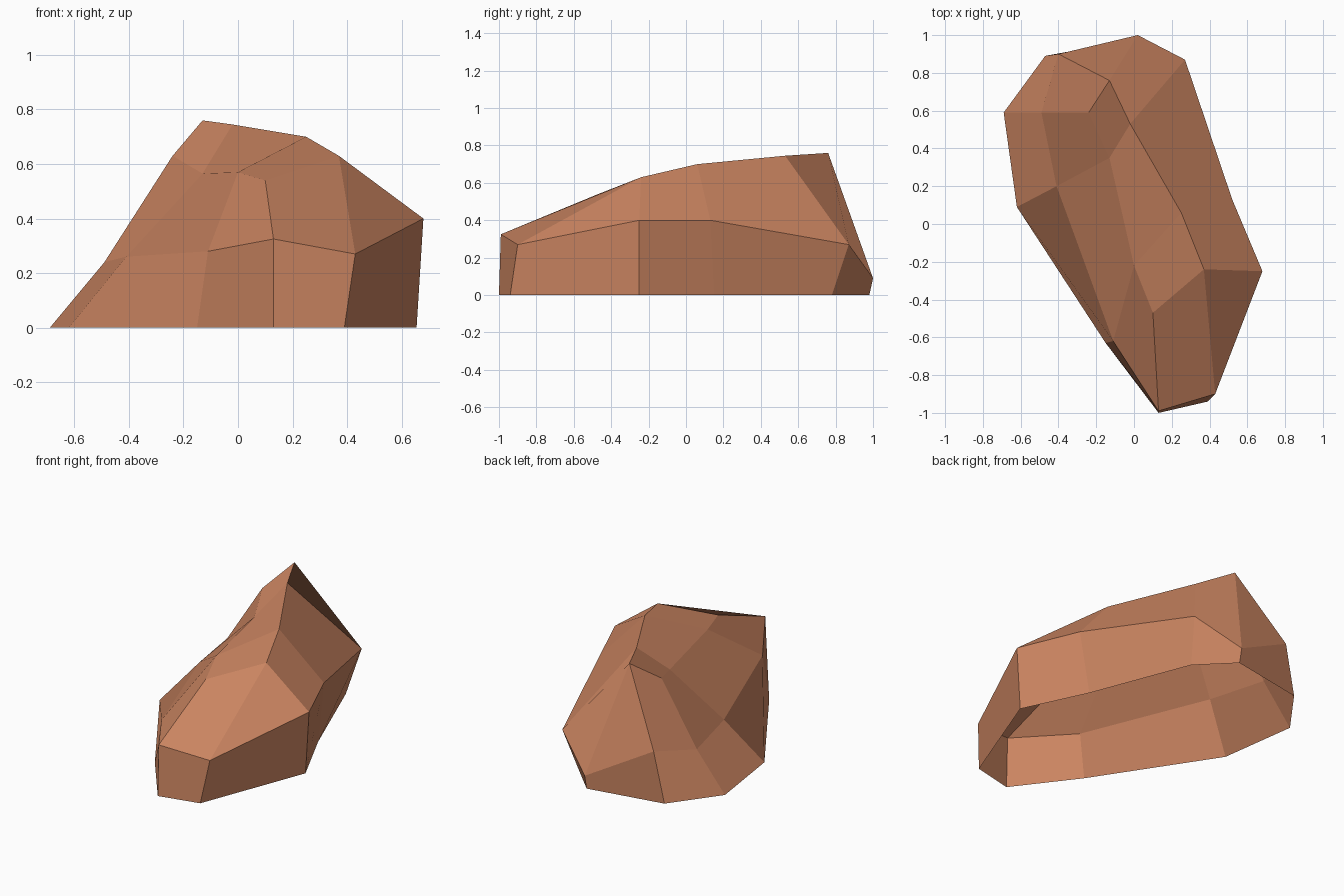
import bpy, bmesh

if "Cube" in bpy.data.objects:
    bpy.data.objects.remove(bpy.data.objects["Cube"])

# Faceted boulder: ten columns around it, each (base x,y), (shoulder x,y,z), crown index
columns = [
    ((-.15, -.63), (-.11, -.62, .28), 0),
    ((.13, -1.0), (.13, -.99, .325), 1),
    ((.39, -.94), (.43, -.90, .27), 2),
    ((.655, -.25), (.68, -.25, .40), 2),
    ((.465, .15), (.52, .13, .40), 3),
    ((.22, .78), (.27, .87, .27), 4),
    ((.02, .98), (.02, 1.0, .09), 5),
    ((-.47, .89), (-.40, .90, .32), 5),
    ((-.69, .59), (-.49, .59, .24), 6),
    ((-.62, .09), (-.41, .20, .26), 7),
]
crown_points = [
    (0, -.22, .57), (.10, -.47, .54), (.37, -.24, .63), (.25, .06, .70),
    (-.02, .53, .745), (-.13, .76, .76), (-.24, .59, .63), (-.13, .35, .565),
]

bm = bmesh.new()
base = [bm.verts.new((*c[0], 0)) for c in columns]
shoulder = [bm.verts.new(c[1]) for c in columns]
crown_ring = [bm.verts.new(p) for p in crown_points]

# Lower walls and sloping upper facets (the underside stays open)
for i in range(len(columns)):
    j = (i + 1) % len(columns)
    a, b = crown_ring[columns[i][2]], crown_ring[columns[j][2]]
    bm.faces.new((base[i], base[j], shoulder[j], shoulder[i]))
    upper = (shoulder[i], shoulder[j], b) if a is b else (shoulder[i], shoulder[j], b, a)
    bm.faces.new(upper)

# Crown facets along the ridge
for quad in ((0, 1, 2, 3), (7, 0, 3, 4), (6, 7, 4, 5)):
    bm.faces.new([crown_ring[k] for k in quad])

mesh = bpy.data.meshes.new("boulder")
bm.to_mesh(mesh)
bm.free()
boulder = bpy.data.objects.new("boulder", mesh)
bpy.context.collection.objects.link(boulder)

stone = bpy.data.materials.new("terracotta stone")
stone.diffuse_color = (.60, .235, .12, 1)
stone.use_nodes = True
stone.node_tree.nodes["Principled BSDF"].inputs["Base Color"].default_value = stone.diffuse_color
mesh.materials.append(stone)
